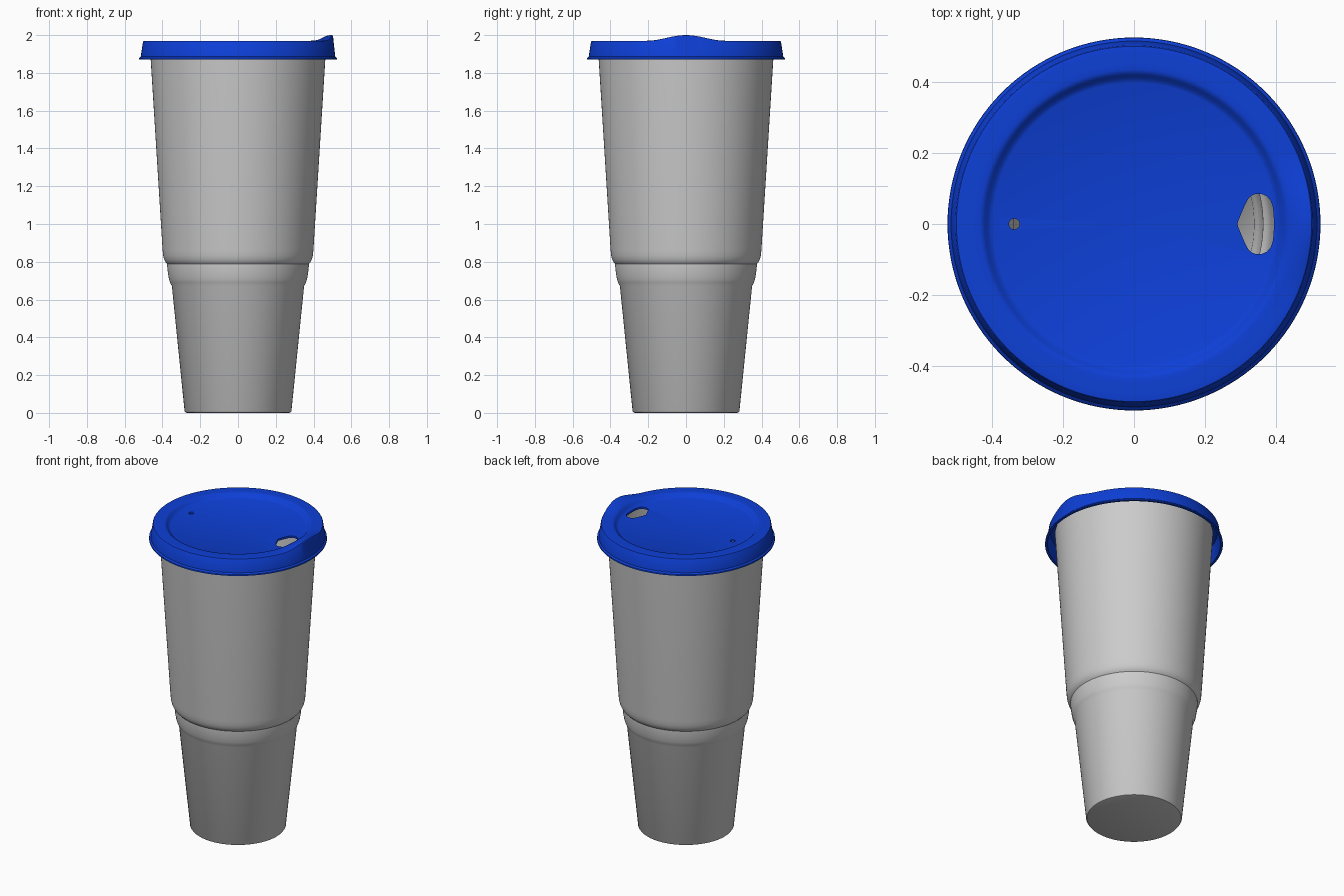
import bpy, bmesh, math

if "Cube" in bpy.data.objects:
    bpy.data.objects.remove(bpy.data.objects["Cube"])

SEG = 128


def new_object(name, bm):
    bmesh.ops.recalc_face_normals(bm, faces=bm.faces)
    mesh = bpy.data.meshes.new(name)
    bm.to_mesh(mesh)
    bm.free()
    obj = bpy.data.objects.new(name, mesh)
    bpy.context.collection.objects.link(obj)
    return obj


def activate(obj):
    bpy.ops.object.select_all(action='DESELECT')
    obj.select_set(True)
    bpy.context.view_layer.objects.active = obj


def lathe(name, profile, lift=None):
    """Revolve (radius, z) points; radius 0 becomes a pole."""
    bm = bmesh.new()
    rings = []
    for r, z in profile:
        ring = []
        for i in range(1 if r == 0 else SEG):
            a = math.tau * i / SEG
            x, y = r * math.cos(a), r * math.sin(a)
            ring.append(bm.verts.new((x, y, z + (lift(x, y, r, z) if lift else 0))))
        rings.append(ring)
    for a, b in zip(rings, rings[1:]):
        for i in range(SEG):
            j = (i + 1) % SEG
            quad = [a[i % len(a)], a[j % len(a)], b[j % len(b)], b[i % len(b)]]
            bm.faces.new(list(dict.fromkeys(quad)))
    return new_object(name, bm)


def prism(name, outline, z0, z1):
    bm = bmesh.new()
    face = bm.faces.new([bm.verts.new((x, y, z0)) for x, y in outline])
    top = bmesh.ops.extrude_face_region(bm, geom=[face])['geom']
    for v in top:
        if isinstance(v, bmesh.types.BMVert):
            v.co.z = z1
    return new_object(name, bm)


def cut(obj, cutter):
    mod = obj.modifiers.new("hole", 'BOOLEAN')
    mod.operation, mod.solver, mod.object = 'DIFFERENCE', 'EXACT', cutter
    activate(obj)
    bpy.ops.object.modifier_apply(modifier=mod.name)
    bpy.data.objects.remove(cutter)


def smooth(obj, degrees=30):
    activate(obj)
    bpy.ops.object.shade_smooth_by_angle(angle=math.radians(degrees))


# Cup: thin wall with a stepped ridge and a small rim
outer = [(0.270, 0.0), (0.278, 0.003), (0.283, 0.010), (0.350, 0.672),
         (0.360, 0.690), (0.366, 0.710), (0.371, 0.740), (0.375, 0.775),
         (0.375, 0.788), (0.384, 0.798), (0.391, 0.812), (0.396, 0.832),
         (0.399, 0.860), (0.464, 1.900), (0.467, 1.940)]
wall = 0.012
inner = [(r - wall, max(z, 0.015)) for r, z in reversed(outer) if z > 0.005]
cup = lathe("cup", [(0, 0)] + outer + [(0.463, 1.946), (0.458, 1.946)]
            + inner + [(0, 0.015)])
smooth(cup)


# Lid: recessed top, flared skirt, raised lip on the +x side
def spout(x, y, r, z):
    if x < 0 or abs(y) > 0.21 or z < 1.93:
        return 0
    t = min(max((r - 0.40) / 0.09, 0), 1)
    ramp = t * t * (3 - 2 * t)
    return 0.03 * ramp * math.cos(math.pi / 2 * y / 0.21) ** 2


lid_top = [(0, 1.945), (0.398, 1.945), (0.405, 1.948), (0.412, 1.953),
           (0.420, 1.962), (0.427, 1.968), (0.435, 1.970), (0.450, 1.970),
           (0.465, 1.970), (0.480, 1.970), (0.494, 1.970), (0.500, 1.969),
           (0.503, 1.965)]
lid_skirt = [(0.515, 1.886), (0.524, 1.878), (0.525, 1.870), (0.510, 1.870),
             (0.493, 1.957)]
lid_under = [(0.480, 1.958), (0.465, 1.958), (0.450, 1.958), (0.435, 1.958),
             (0.420, 1.950), (0.408, 1.938), (0.398, 1.932), (0, 1.932)]
lid = lathe("lid", lid_top + lid_skirt + lid_under, spout)

# Drinking opening and vent hole
half = [(0.294, 0.010), (0.304, 0.034), (0.314, 0.057), (0.323, 0.073),
        (0.333, 0.081), (0.345, 0.085), (0.360, 0.084), (0.374, 0.078),
        (0.384, 0.067), (0.390, 0.052), (0.393, 0.030)]
outline = [(0.291, 0)] + half + [(0.394, 0)] + [(x, -y) for x, y in reversed(half)]
cut(lid, prism("opening_cutter", outline, 1.90, 1.99))
vent = [(-0.337 + 0.015 * math.cos(math.tau * i / 24),
         0.015 * math.sin(math.tau * i / 24)) for i in range(24)]
cut(lid, prism("vent_cutter", vent, 1.90, 1.99))
smooth(lid)

blue = bpy.data.materials.new("blue_plastic")
blue.diffuse_color = (0.004, 0.05, 0.68, 1)
blue.use_nodes = True
blue.node_tree.nodes["Principled BSDF"].inputs["Base Color"].default_value = blue.diffuse_color
lid.data.materials.clear()
lid.data.materials.append(blue)
